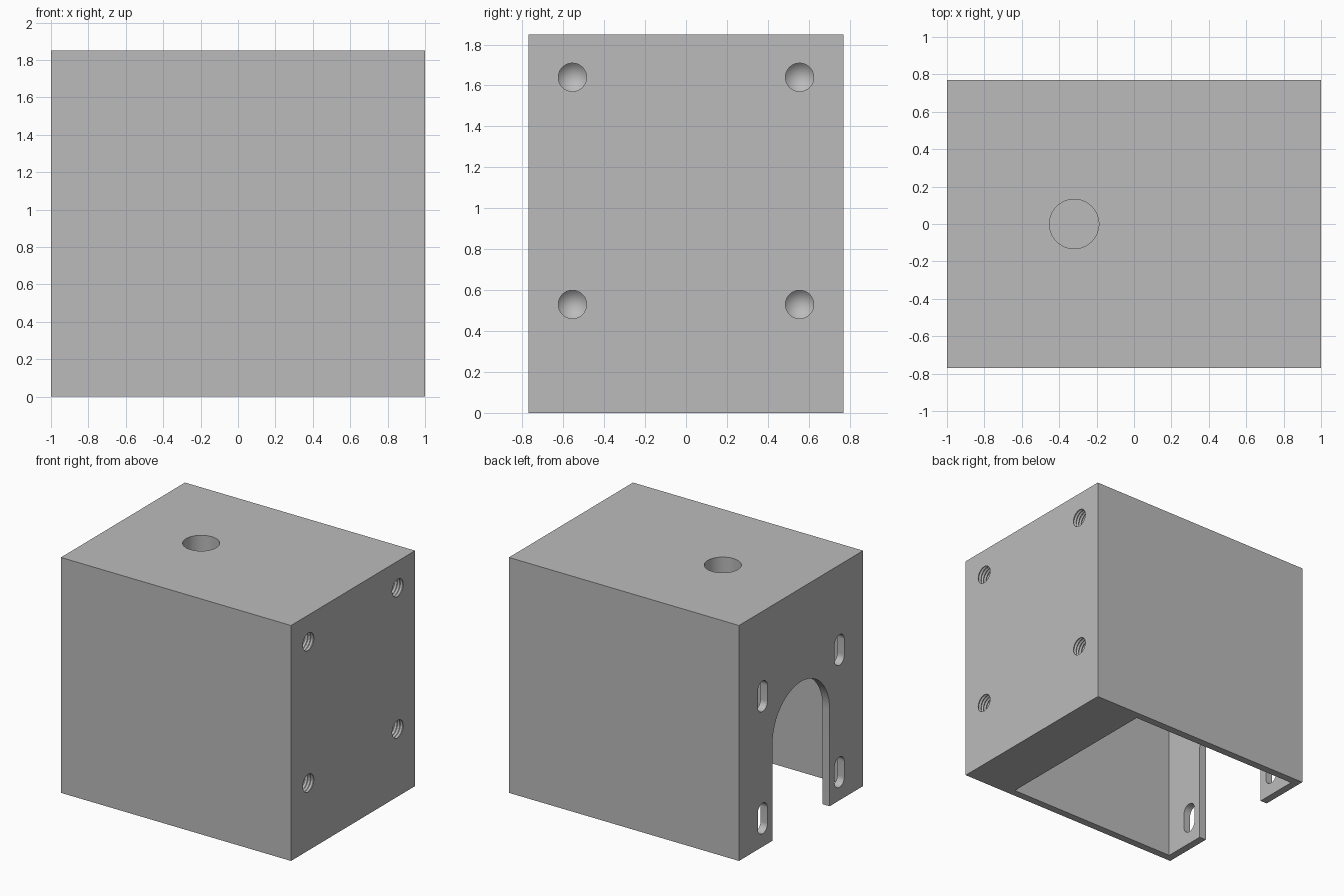
import bpy, bmesh
from math import sin, cos, pi
from mathutils import Matrix, Vector

old = bpy.data.objects.get("Cube")
if old:
    bpy.data.objects.remove(old)

W, D, H = 2.0, 1.54, 1.85      # outer size
WALL, BLOCK = 0.06, 0.43       # thin walls, thick end and roof

grey = bpy.data.materials.new("grey plastic")
grey.use_nodes = True
colour = (0.5, 0.5, 0.5, 1)
grey.diffuse_color = colour
grey.node_tree.nodes["Principled BSDF"].inputs["Base Color"].default_value = colour


def finish(name, bm):
    bmesh.ops.recalc_face_normals(bm, faces=bm.faces)
    mesh = bpy.data.meshes.new(name)
    bm.to_mesh(mesh)
    bm.free()
    mesh.materials.append(grey)
    obj = bpy.data.objects.new(name, mesh)
    bpy.context.collection.objects.link(obj)
    return obj


def box(name, lo, hi):
    bm = bmesh.new()
    lo, hi = Vector(lo), Vector(hi)
    size = Matrix.Diagonal((*(hi - lo), 1))
    bmesh.ops.create_cube(bm, size=1, matrix=Matrix.Translation((lo + hi) / 2) @ size)
    return finish(name, bm)


def slot(name, y, z0, z1, r, x0, x1, steps=24):
    """Upright round-ended slot running along x."""
    bm = bmesh.new()
    top = [(y + r * cos(pi * i / steps), z1 + r * sin(pi * i / steps)) for i in range(steps + 1)]
    low = [(y - r * cos(pi * i / steps), z0 - r * sin(pi * i / steps)) for i in range(steps + 1)]
    face = bm.faces.new([bm.verts.new((x0, a, b)) for a, b in top + low])
    ext = bmesh.ops.extrude_face_region(bm, geom=[face])["geom"]
    bmesh.ops.translate(bm, vec=(x1 - x0, 0, 0), verts=[v for v in ext if isinstance(v, bmesh.types.BMVert)])
    return finish(name, bm)


def lathe(name, profile, matrix, n=40):
    """Closed solid turned about z from (radius, height) points."""
    bm = bmesh.new()
    rings = []
    for r, h in profile:
        if r == 0:
            rings.append([bm.verts.new((0, 0, h))] * n)
        else:
            rings.append([bm.verts.new((r * cos(2 * pi * i / n), r * sin(2 * pi * i / n), h)) for i in range(n)])
    for a, b in zip(rings, rings[1:]):
        for i in range(n):
            j = (i + 1) % n
            quad = list(dict.fromkeys((a[i], a[j], b[j], b[i])))
            bm.faces.new(quad)
    bm.transform(matrix)
    return finish(name, bm)


housing = box("housing", (-W / 2, -D / 2, 0), (W / 2, D / 2, H))
cutters = []

# cavity, open at the bottom
cutters.append(box("cavity", (-W / 2 + WALL, -D / 2 + WALL, -0.1),
                   (W / 2 - BLOCK, D / 2 - WALL, H - BLOCK)))

# arched opening and four adjustment slots in the thin end wall
wall_x = (-W / 2 - 0.1, -W / 2 + WALL + 0.04)
cutters.append(slot("arch", 0, -0.5, 0.76, 0.355, *wall_x))
for y in (-0.477, 0.477):
    for z in (0.222, 1.182):
        cutters.append(slot("adjustment_slot", y, z - 0.06, z + 0.06, 0.06, *wall_x))

# blind rod socket in the roof
cutters.append(lathe("rod_socket", [(0, 0.1), (0.132, 0.1), (0.132, -0.31), (0, -0.31)],
                     Matrix.Translation((-0.32, 0, H)), 64))

# threaded blind holes with drilled points in the thick end
minor, major, pitch, turns = 0.069, 0.077, 0.0246, 12
thread = [(0, 0.05), (minor, 0.05)]
for k in range(turns):
    thread += [(minor, -pitch * (k + 0.05)), (major, -pitch * (k + 0.5))]
end = -pitch * turns
thread += [(minor, end), (0, end - 0.045)]
for y in (-0.555, 0.555):
    for z in (0.53, 1.64):
        cutters.append(lathe("threaded_hole", thread,
                             Matrix.Translation((W / 2, y, z)) @ Matrix.Rotation(pi / 2, 4, "Y")))

# cut everything out of the housing
for cutter in cutters:
    cutter.hide_render = True
    mod = housing.modifiers.new(cutter.name, "BOOLEAN")
    mod.operation, mod.solver, mod.object = "DIFFERENCE", "EXACT", cutter
bpy.context.view_layer.update()
graph = bpy.context.evaluated_depsgraph_get()
result = bpy.data.meshes.new_from_object(housing.evaluated_get(graph))
housing.modifiers.clear()
housing.data = result
for cutter in cutters:
    bpy.data.objects.remove(cutter)

bpy.ops.object.select_all(action="DESELECT")
housing.select_set(True)
bpy.context.view_layer.objects.active = housing
bpy.ops.object.shade_smooth_by_angle(angle=0.5)
